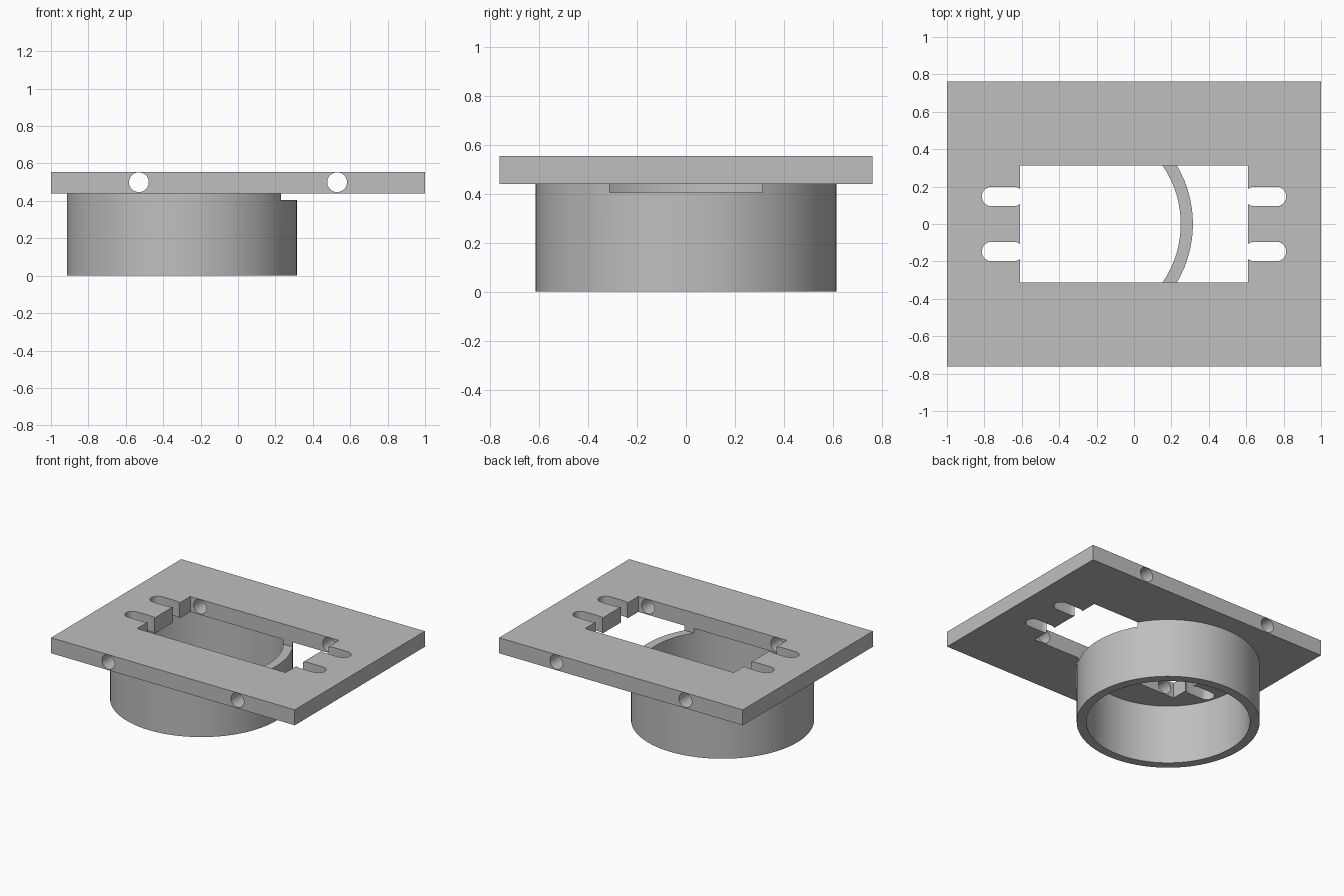
import bpy
import bmesh
from math import cos, sin, pi
from mathutils import Matrix, Vector

default_cube = bpy.data.objects.get("Cube")
if default_cube:
    bpy.data.objects.remove(default_cube, do_unlink=True)

# Main dimensions
PLATE_BOTTOM, PLATE_TOP = 0.44, 0.555
PLATE_X, PLATE_Y = 1.0, 0.763
WINDOW_X, WINDOW_Y, WINDOW_FLOOR = 0.61, 0.312, 0.405
COLLAR_X, COLLAR_R, BORE_R = -0.3, 0.615, 0.55
HOLE_X, HOLE_Z, HOLE_R = 0.53, 0.5, 0.053
SLOT_Y, SLOT_R, SLOT_IN, SLOT_OUT = 0.147, 0.052, 0.643, 0.762

grey = bpy.data.materials.new("plain grey")
grey.use_nodes = True
colour = (0.52, 0.52, 0.52, 1)
grey.diffuse_color = colour
grey.node_tree.nodes["Principled BSDF"].inputs["Base Color"].default_value = colour


def prism(name, outline, z0, z1):
    """Extrude a counter-clockwise outline from z0 up to z1."""
    bm = bmesh.new()
    base = bm.faces.new([bm.verts.new((x, y, z0)) for x, y in outline])
    top = bmesh.ops.extrude_face_region(bm, geom=[base])["geom"]
    bmesh.ops.translate(bm, vec=Vector((0, 0, z1 - z0)),
                        verts=[v for v in top if isinstance(v, bmesh.types.BMVert)])
    bmesh.ops.recalc_face_normals(bm, faces=bm.faces)
    mesh = bpy.data.meshes.new(name)
    bm.to_mesh(mesh)
    bm.free()
    mesh.materials.append(grey)
    obj = bpy.data.objects.new(name, mesh)
    bpy.context.collection.objects.link(obj)
    return obj


def rectangle(hx, hy):
    return [(-hx, -hy), (hx, -hy), (hx, hy), (-hx, hy)]


def arc(cx, cy, r, start, sweep, steps):
    return [(cx + r * cos(start + sweep * i / steps),
             cy + r * sin(start + sweep * i / steps)) for i in range(steps + 1)]


def circle(cx, cy, r, steps):
    return arc(cx, cy, r, 0, 2 * pi, steps)[:-1]


def combine(body, tool, operation):
    """Apply a boolean and discard the tool."""
    tool.hide_render = True
    mod = body.modifiers.new(tool.name, "BOOLEAN")
    mod.operation, mod.solver, mod.object = operation, "EXACT", tool
    bpy.context.view_layer.objects.active = body
    bpy.ops.object.modifier_apply(modifier=mod.name)
    bpy.data.objects.remove(tool, do_unlink=True)


# Flat plate with the round collar hanging below it
plate = prism("plate_with_collar", rectangle(PLATE_X, PLATE_Y), PLATE_BOTTOM, PLATE_TOP)
combine(plate, prism("collar", circle(COLLAR_X, 0, COLLAR_R, 96), 0, PLATE_BOTTOM + 0.02), "UNION")
combine(plate, prism("bore", circle(COLLAR_X, 0, BORE_R, 96), -0.1, PLATE_BOTTOM), "DIFFERENCE")

# Rectangular window, also notching the collar rim
combine(plate, prism("window", rectangle(WINDOW_X, WINDOW_Y), WINDOW_FLOOR, 0.7), "DIFFERENCE")

# Round-ended slots opening into the window on both sides
for side in (-1, 1):
    for y in (-SLOT_Y, SLOT_Y):
        low, high = sorted((side * SLOT_IN, side * SLOT_OUT))
        outline = (arc(high, y, SLOT_R, -pi / 2, pi, 16)
                   + arc(low, y, SLOT_R, pi / 2, pi, 16))
        combine(plate, prism("slot", outline, 0.42, 0.7), "DIFFERENCE")

# Cross-drilled holes running front to back
for x in (-HOLE_X, HOLE_X):
    drill = prism("drill", circle(0, 0, HOLE_R, 32), -1, 1)
    drill.data.transform(Matrix.Translation((x, 0, HOLE_Z)) @ Matrix.Rotation(pi / 2, 4, "X"))
    combine(plate, drill, "DIFFERENCE")

# Smooth round walls, sharp edges kept
bpy.ops.object.select_all(action="DESELECT")
plate.select_set(True)
bpy.context.view_layer.objects.active = plate
bpy.ops.object.shade_smooth_by_angle(angle=pi / 6)
